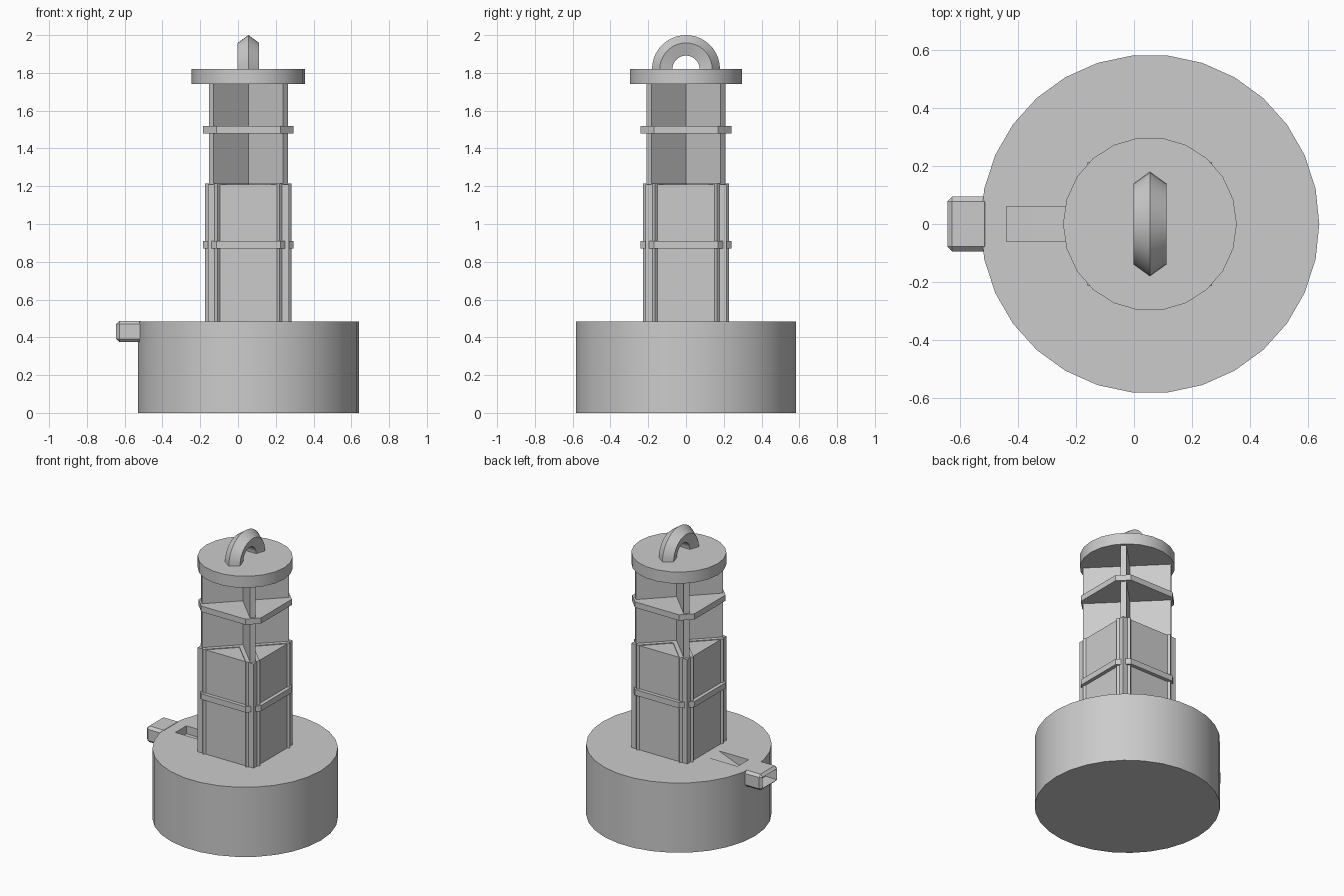
import bpy, bmesh, math
from mathutils import Matrix, Vector

AXIS = 0.055  # x of the tower's centre line
TOP = 0.485   # deck height

if "Cube" in bpy.data.objects:
    bpy.data.objects.remove(bpy.data.objects["Cube"], do_unlink=True)

grey = bpy.data.materials.new("plain_grey")
grey.use_nodes = True
grey.diffuse_color = (0.6, 0.6, 0.6, 1)
grey.node_tree.nodes["Principled BSDF"].inputs["Base Color"].default_value = (0.6, 0.6, 0.6, 1)


def finish(name, bm, smooth=False):
    bmesh.ops.recalc_face_normals(bm, faces=bm.faces)
    mesh = bpy.data.meshes.new(name)
    bm.to_mesh(mesh)
    bm.free()
    mesh.materials.append(grey)
    obj = bpy.data.objects.new(name, mesh)
    bpy.context.collection.objects.link(obj)
    bpy.ops.object.select_all(action="DESELECT")
    obj.select_set(True)
    bpy.context.view_layer.objects.active = obj
    if smooth:
        bpy.ops.object.shade_smooth_by_angle(angle=math.radians(30))
    return obj


def prism(name, outline, direction):
    """Extrude a closed 3D outline along a direction."""
    bm = bmesh.new()
    face = bm.faces.new([bm.verts.new(p) for p in outline])
    new = bmesh.ops.extrude_face_region(bm, geom=[face])["geom"]
    verts = [v for v in new if isinstance(v, bmesh.types.BMVert)]
    bmesh.ops.translate(bm, verts=verts, vec=Vector(direction))
    return finish(name, bm)


def cylinder(name, radius, z0, z1, sides):
    bm = bmesh.new()
    place = Matrix.Translation((AXIS, 0, (z0 + z1) / 2))
    bmesh.ops.create_cone(bm, cap_ends=True, segments=sides, radius1=radius,
                          radius2=radius, depth=z1 - z0, matrix=place)
    # put a vertex on the x axis
    bmesh.ops.rotate(bm, verts=bm.verts, cent=(AXIS, 0, 0),
                     matrix=Matrix.Rotation(math.pi / 2, 3, "Z"))
    return finish(name, bm, True)


def box(name, size, centre, turn=0):
    bm = bmesh.new()
    place = (Matrix.Translation(centre) @ Matrix.Rotation(turn, 4, "Z")
             @ Matrix.Diagonal((*size, 1)))
    bmesh.ops.create_cube(bm, size=1, matrix=place)
    return finish(name, bm)


# Float with a ramped slot in its deck
base = cylinder("float", 0.585, 0, TOP, 30)
ramp = [(-0.44, 0.52), (-0.44, 0.43), (-0.355, 0.43), (-0.21, TOP), (-0.21, 0.52)]
cutter = prism("slot_cutter", [(x, -0.06, z) for x, z in ramp], (0, 0.12, 0))
cutter.hide_render = True
cut = base.modifiers.new("slot", "BOOLEAN")
cut.operation = "DIFFERENCE"
cut.object = cutter
bpy.context.view_layer.objects.active = base
bpy.ops.object.modifier_apply(modifier=cut.name)
bpy.data.objects.remove(cutter, do_unlink=True)

# Lower tower: panelled box with flat corner posts
box("lower_tower", (0.43, 0.43, 0.73), (AXIS, 0, 0.845))
for i, side in enumerate(("a", "b")):
    turn = math.pi / 4 + i * math.pi / 2
    box("lower_corner_posts_" + side, (0.556, 0.09, 0.735), (AXIS, 0, 0.8475), turn)
    # Upper tower: crossed plates
    box("reflector_plate_" + side, (0.556, 0.036, 0.56), (AXIS, 0, 1.48), turn)

# Chamfered square shelves
a, b = 0.24, 0.17
quarter = [(a, -b), (a, b)]
outline = []
for i in range(4):
    spin = Matrix.Rotation(i * math.pi / 2, 2)
    outline += [spin @ Vector(p) for p in quarter]
for name, z in (("lower_shelf", 0.87), ("upper_shelf", 1.48)):
    prism(name, [(AXIS + p.x, p.y, z) for p in outline], (0, 0, 0.04))

# Lid
cylinder("lid", 0.3, 1.74, 1.82, 22)

# Lifting eye: half ring with a five-sided section
bm = bmesh.new()
section = []
for k in range(5):
    t = 2 * math.pi * k / 5
    section.append(bm.verts.new((AXIS + 0.06 * math.sin(t), 0.12 + 0.06 * math.cos(t), 1.82)))
face = bm.faces.new(section)
bmesh.ops.spin(bm, geom=[face, *face.edges, *section], cent=(AXIS, 0, 1.82),
               axis=(1, 0, 0), angle=math.pi, steps=20)
finish("lifting_eye", bm, True)

# Mooring bracket: bevelled block with an open outer end
bm = bmesh.new()
place = Matrix.Translation((-0.5725, 0, 0.431)) @ Matrix.Diagonal((0.145, 0.19, 0.112, 1))
bmesh.ops.create_cube(bm, size=1, matrix=place)
bmesh.ops.bevel(bm, geom=bm.edges[:], offset=0.017, segments=1, affect="EDGES")
end = min(bm.faces, key=lambda f: f.calc_center_median().x)
bmesh.ops.inset_region(bm, faces=[end], thickness=0.012)
bmesh.ops.translate(bm, verts=end.verts, vec=(0.08, 0, 0))
finish("mooring_bracket", bm)
